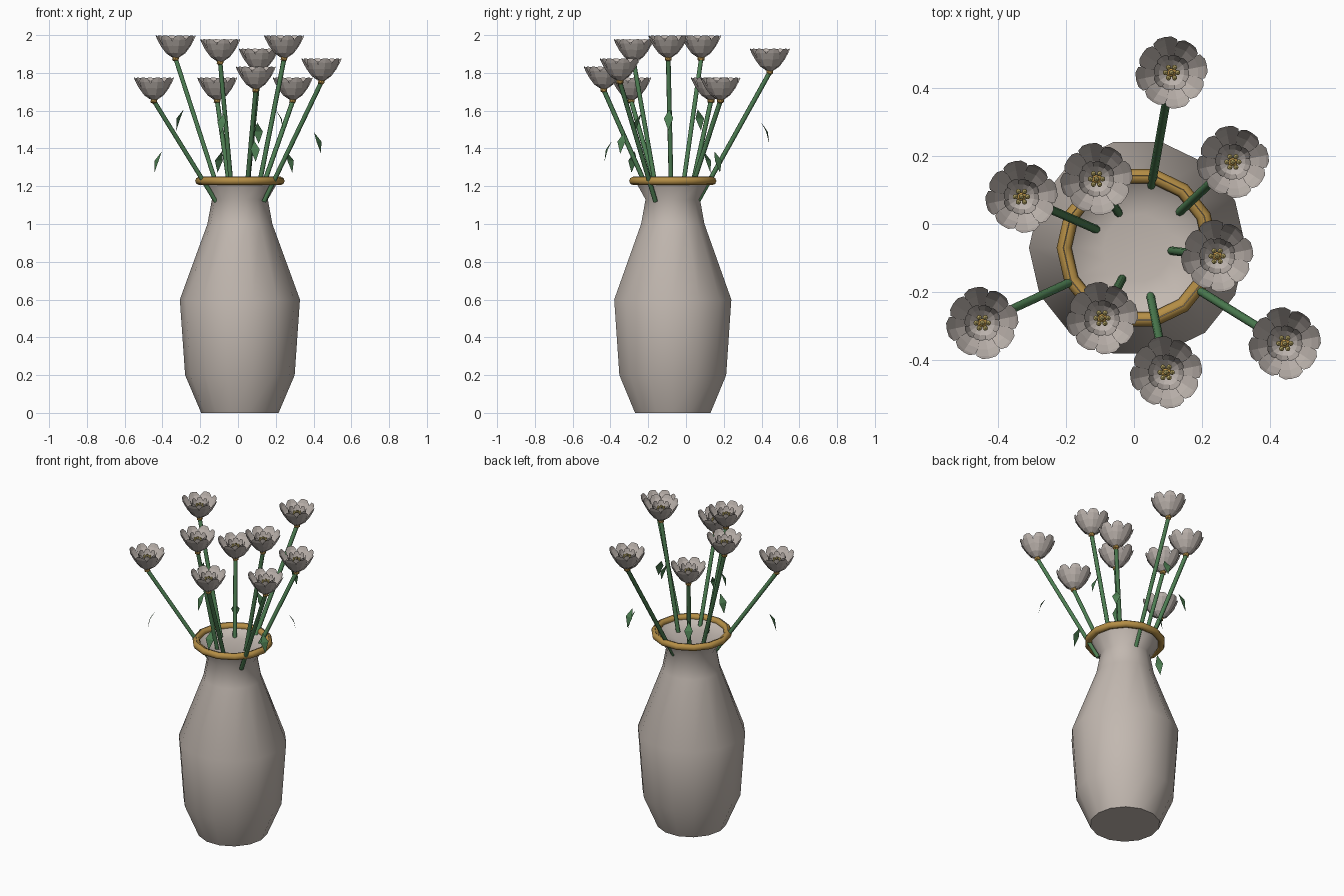
import bpy, bmesh, math
from mathutils import Vector, Matrix

if "Cube" in bpy.data.objects:
    bpy.data.objects.remove(bpy.data.objects["Cube"])

VX, VY = 0.01, -0.07          # vase axis


def material(name, rgb):
    m = bpy.data.materials.new(name)
    m.diffuse_color = (*rgb, 1)
    m.use_nodes = True
    m.node_tree.nodes["Principled BSDF"].inputs["Base Color"].default_value = m.diffuse_color
    return m


CERAMIC = material("warm grey ceramic", (0.54, 0.48, 0.435))
PETAL = material("pale grey petal", (0.52, 0.465, 0.43))
GOLD = material("gold trim", (0.46, 0.27, 0.06))
GREEN = material("stem green", (0.075, 0.21, 0.085))
YELLOW = material("pollen yellow", (0.64, 0.52, 0.18))


def finish(name, bm, mat, smooth=None):
    me = bpy.data.meshes.new(name)
    bm.to_mesh(me)
    bm.free()
    ob = bpy.data.objects.new(name, me)
    bpy.context.collection.objects.link(ob)
    me.materials.append(mat)
    if smooth is not None:
        bpy.ops.object.select_all(action='DESELECT')
        ob.select_set(True)
        bpy.context.view_layer.objects.active = ob
        bpy.ops.object.shade_smooth_by_angle(angle=math.radians(smooth))
    return ob


def lathe(name, profile, n, mat, smooth, closed=False):
    """Revolve (radius, z) points about the vase axis."""
    bm = bmesh.new()
    rings = [[bm.verts.new((VX + r * math.cos(2 * math.pi * i / n),
                            VY + r * math.sin(2 * math.pi * i / n), z))
              for i in range(n)] for r, z in profile]
    pairs = list(zip(rings, rings[1:]))
    if closed:
        pairs.append((rings[-1], rings[0]))
    else:
        bm.faces.new(rings[0][::-1])
        bm.faces.new(rings[-1])
    for a, b in pairs:
        for i in range(n):
            j = (i + 1) % n
            bm.faces.new((a[i], a[j], b[j], b[i]))
    return finish(name, bm, mat, smooth)


# Vase with a shallow recessed top
lathe("vase", [(0.205, 0), (0.29, 0.2), (0.318, 0.6), (0.172, 1.0),
               (0.148, 1.13), (0.218, 1.252), (0.19, 1.215), (0.1, 1.2)],
      14, CERAMIC, 50)

# Gold ring around the rim
lathe("rim_ring", [(0.215 + 0.022 * math.cos(a), 1.228 + 0.022 * math.sin(a))
                   for a in [math.tau * k / 8 for k in range(8)]],
      14, GOLD, 50, closed=True)


def stem(name, a, b, r=0.0125):
    d = b - a
    bm = bmesh.new()
    bmesh.ops.create_cone(bm, cap_ends=True, segments=8, radius1=r, radius2=r,
                          depth=d.length)
    rot = d.to_track_quat('Z', 'Y').to_matrix().to_4x4()
    bm.transform(Matrix.Translation((a + b) / 2) @ rot)
    return finish(name, bm, GREEN, 50)


def petal_ring(bm, c, count, rows, phase=0.0, stagger=0.0):
    """Ring of cupped petals; rows are (radius, z, half angle, centre z shift)."""
    for k in range(count):
        mid = math.tau * k / count + phase
        off = stagger * (k % 2)
        grid = []
        for r, z, half, lift in rows:
            grid.append([bm.verts.new(c + Vector((
                (r - off) * math.cos(mid + s * math.radians(half)),
                (r - off) * math.sin(mid + s * math.radians(half)),
                z + (lift if s == 0 else 0)))) for s in (-1, 0, 1)])
        for a, b in zip(grid, grid[1:]):
            for i in range(2):
                bm.faces.new((a[i], a[i + 1], b[i + 1], b[i]))


OUTER = [(0.018, -0.118, 22, 0), (0.052, -0.092, 25, -0.003),
         (0.08, -0.055, 25, -0.003), (0.099, -0.022, 21, -0.002),
         (0.106, -0.003, 11, 0.003)]
INNER = [(0.015, -0.1, 22, 0), (0.04, -0.075, 25, 0),
         (0.051, -0.04, 24, 0), (0.055, -0.018, 13, 0.003)]


def flower(i, top, base):
    # Cup of outer and inner petals
    bm = bmesh.new()
    petal_ring(bm, top, 8, OUTER, 0.2, 0.004)
    petal_ring(bm, top, 8, INNER, 0.6, 0.003)
    finish(f"petals_{i}", bm, PETAL)
    # Cluster of stamens in the middle
    bm = bmesh.new()
    for k in range(7):
        a, r = math.tau * k / 6, 0.018 if k < 6 else 0
        p = top + Vector((r * math.cos(a), r * math.sin(a), -0.04 if k < 6 else -0.034))
        bmesh.ops.create_icosphere(bm, subdivisions=1, radius=0.0085,
                                   matrix=Matrix.Translation(p))
        bmesh.ops.create_cone(bm, segments=5, radius1=0.003, radius2=0.003, depth=0.06,
                              matrix=Matrix.Translation(p - Vector((0, 0, 0.035))))
    finish(f"stamens_{i}", bm, YELLOW)
    # Calyx bead where petals meet the stem
    bm = bmesh.new()
    bmesh.ops.create_icosphere(bm, subdivisions=1, radius=0.021,
                               matrix=Matrix.Translation(top - Vector((0, 0, 0.122))))
    finish(f"calyx_{i}", bm, GOLD)
    # Stem
    stem(f"stem_{i}", base, top - Vector((0, 0, 0.125)))
    # Small bent diamond leaf hanging below the flower
    out = Vector((top.x - base.x, top.y - base.y, 0)).normalized()
    side = Vector((-out.y, out.x, 0))
    bm = bmesh.new()
    mid = top - out * 0.016 - Vector((0, 0, 0.44))
    tip, left, low, right = [bm.verts.new(p) for p in (
        top - out * 0.046 - Vector((0, 0, 0.392)), mid + side * 0.025,
        top - out * 0.003 - Vector((0, 0, 0.505)), mid - side * 0.025)]
    bm.faces.new((tip, left, right))
    bm.faces.new((left, low, right))
    finish(f"leaf_{i}", bm, GREEN)


# Flower top centre (x, y, z) and stem foot (x, y)
BOUQUET = [
    (0.11, 0.444, 1.93, 0.042, 0.063),
    (0.29, 0.182, 1.777, 0.104, 0.007),
    (-0.11, 0.132, 1.777, -0.034, 0.015),
    (-0.33, 0.08, 2.0, -0.085, -0.027),
    (-0.445, -0.29, 1.777, -0.117, -0.138),
    (-0.094, -0.276, 1.98, -0.028, -0.147),
    (0.244, -0.094, 2.0, 0.095, -0.077),
    (0.442, -0.35, 1.878, 0.138, -0.162),
    (0.094, -0.435, 1.835, 0.041, -0.175),
]
for i, (x, y, z, bx, by) in enumerate(BOUQUET, 1):
    flower(i, Vector((x, y, z - 0.001)), Vector((bx, by, 1.12)))
